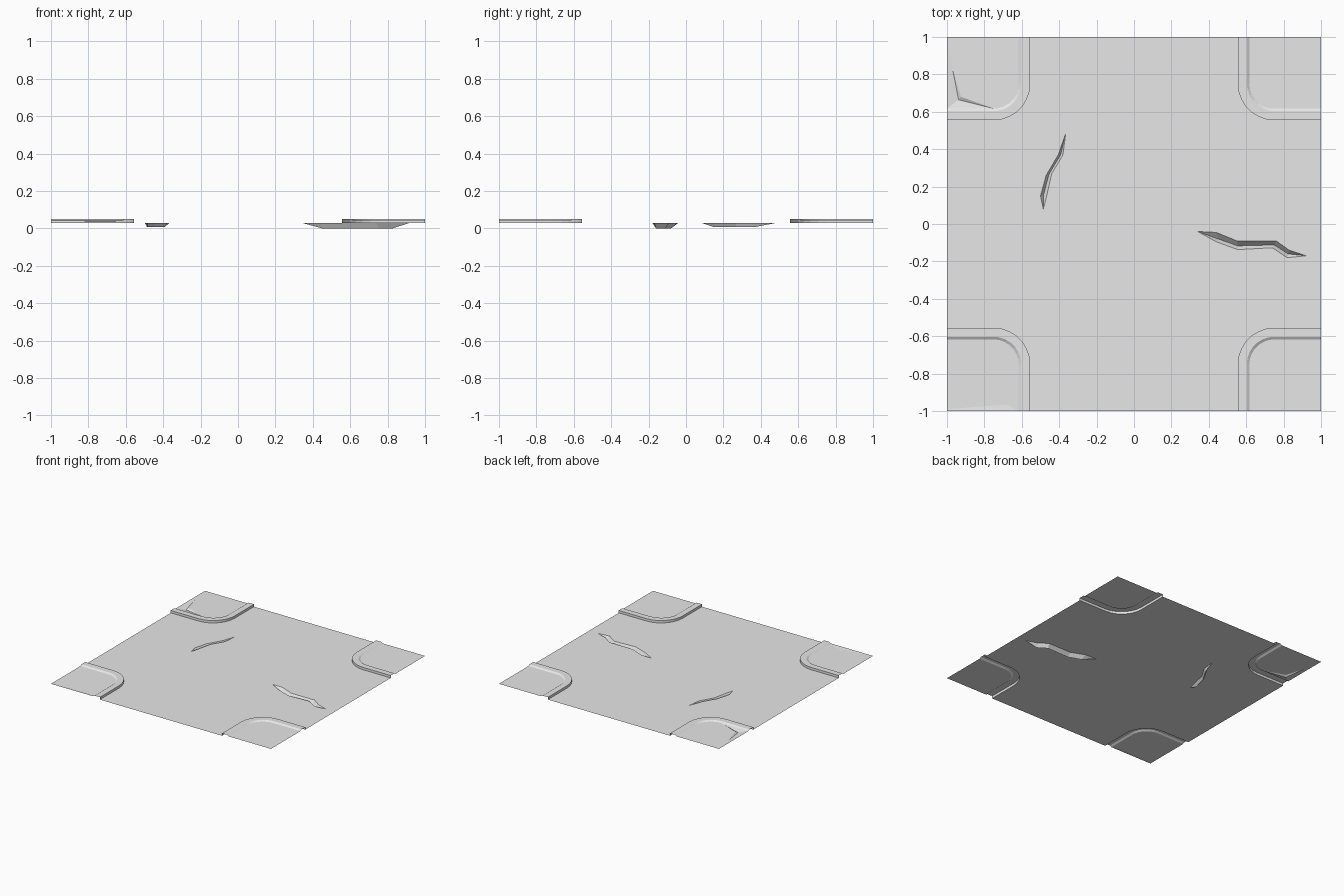
import bpy, bmesh
from math import cos, sin, pi

if "Cube" in bpy.data.objects:
    bpy.data.objects.remove(bpy.data.objects["Cube"], do_unlink=True)

ROAD, KERB, PAVE = 0.03, 0.05, 0.041   # surface heights
OUTER, INNER = 0.555, 0.617            # kerb edges from the centre lines
BEND = 0.75                            # centre of every kerb bend
STEPS = 7

concrete = bpy.data.materials.new("grey concrete")
concrete.use_nodes = True
concrete.diffuse_color = (0.8, 0.8, 0.8, 1)
concrete.node_tree.nodes["Principled BSDF"].inputs["Base Color"].default_value = (0.8, 0.8, 0.8, 1)


def finish(name, bm):
    bmesh.ops.remove_doubles(bm, verts=bm.verts, dist=0.0005)
    mesh = bpy.data.meshes.new(name)
    bm.to_mesh(mesh)
    bm.free()
    mesh.materials.append(concrete)
    obj = bpy.data.objects.new(name, mesh)
    bpy.context.collection.objects.link(obj)
    return obj


def build(name, faces):
    bm = bmesh.new()
    for face in faces:
        bm.faces.new([bm.verts.new(p) for p in face])
    return finish(name, bm)


def ring(inset, z):
    """Rounded corner line at a distance from the centre lines."""
    r = BEND - inset
    arc = [(BEND + r * cos(a), BEND + r * sin(a), z)
           for a in (pi + pi / 2 * i / STEPS for i in range(STEPS + 1))]
    return [(inset, 1, z)] + arc + [(1, inset, z)]


def place(points, sx, sy):
    """Mirror points into a quadrant, keeping the faces upward."""
    out = [(sx * x, sy * y, z) for x, y, z in points]
    return out[::-1] if sx * sy < 0 else out


def bridge(a, b):
    return [(a[i], a[i + 1], b[i + 1], b[i]) for i in range(len(a) - 1)]


def plain_pavement(edge):
    return [edge + [(1, 1, PAVE)]]


def cracked_pavement(edge):
    # broken slab sinking along a bent crack
    end, bend, tip = edge[-2], (0.925, 0.68, PAVE), (0.97, 0.83, PAVE)
    low, side, corner = (0.938, 0.664, ROAD), edge[-1], (1, 1, PAVE)
    return [edge[:-1] + [bend, tip, corner], (end, low, bend), (bend, low, tip),
            (end, side, low), (low, side, corner, tip)]


def sunken_pavement(edge):
    # shallow dip along the outer edge
    dip, side, corner = (0.68, 0.965, 0.036), (1, 0.99, PAVE), (1, 1, PAVE)
    return [edge + [side, dip], (edge[0], dip, side, corner)]


# Kerbs and pavements on the four corners
corners = [("back_left", 1, 1, plain_pavement),
           ("front_left", 1, -1, plain_pavement),
           ("front_right", -1, -1, sunken_pavement),
           ("back_right", -1, 1, cracked_pavement)]
profile = [(OUTER, ROAD), (OUTER, KERB), (0.603, KERB), (INNER, PAVE)]
outline = []
for name, sx, sy, pave in corners:
    rings = [ring(*p) for p in profile]
    kerb = [f for a, b in zip(rings, rings[1:]) for f in bridge(a, b)]
    build(name + "_kerb", [place(f, sx, sy) for f in kerb])
    build(name + "_pavement", [place(f, sx, sy) for f in pave(rings[-1])])
    outline += place(rings[0], sx, sy)

# Cracks in the road: tips, two rims and a valley line
cracks = {
    "long_crack": dict(
        tips=[(0.34, -0.04), (0.92, -0.17)], depth=0.0,
        upper=[(0.44, -0.045), (0.55, -0.09), (0.76, -0.09), (0.83, -0.14)],
        lower=[(0.44, -0.095), (0.555, -0.137), (0.74, -0.127), (0.82, -0.18)],
        valley=[(0.45, -0.08), (0.555, -0.117), (0.75, -0.112), (0.825, -0.16)]),
    "short_crack": dict(
        tips=[(-0.485, 0.08), (-0.365, 0.485)], depth=0.007,
        upper=[(-0.5, 0.15), (-0.47, 0.26), (-0.405, 0.37)],
        lower=[(-0.467, 0.15), (-0.44, 0.27), (-0.38, 0.37)],
        valley=[(-0.485, 0.15), (-0.455, 0.265), (-0.393, 0.368)]),
}
loops = [outline]
for name, c in cracks.items():
    start, stop = [(x, y, ROAD) for x, y in c["tips"]]
    upper, lower = [[(x, y, ROAD) for x, y in c[k]] for k in ("upper", "lower")]
    valley = [(x, y, c["depth"]) for x, y in c["valley"]]
    walls = bridge(valley, upper) + bridge(lower, valley)
    walls += [(start, valley[0], upper[0]), (start, lower[0], valley[0]),
              (stop, upper[-1], valley[-1]), (stop, valley[-1], lower[-1])]
    build(name, walls)
    loops.append([start] + lower + [stop] + upper[::-1])

# Road surface with openings for the cracks
bm = bmesh.new()
for loop in loops:
    verts = [bm.verts.new(p) for p in loop]
    for a, b in zip(verts, verts[1:] + verts[:1]):
        bm.edges.new((a, b))
bmesh.ops.triangle_fill(bm, edges=bm.edges[:], use_beauty=True, normal=(0, 0, 1))
bm.normal_update()
bmesh.ops.reverse_faces(bm, faces=[f for f in bm.faces if f.normal.z < 0])
finish("road", bm)
